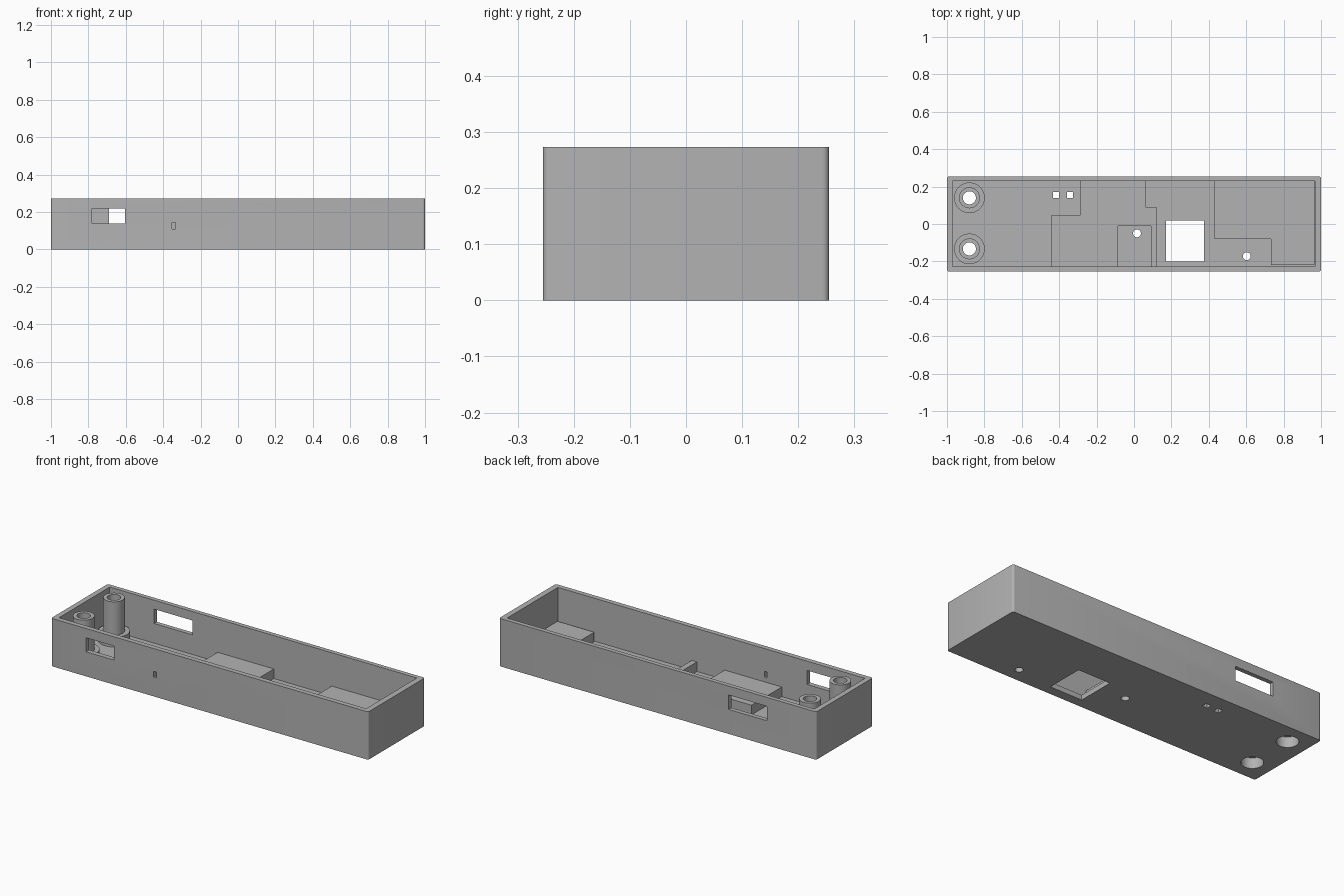
import bpy, bmesh, math

if "Cube" in bpy.data.objects:
    bpy.data.objects.remove(bpy.data.objects["Cube"])

grey = bpy.data.materials.new("plain grey")
grey.use_nodes = True
grey.diffuse_color = (0.45, 0.45, 0.45, 1)
grey.node_tree.nodes["Principled BSDF"].inputs["Base Color"].default_value = grey.diffuse_color

FLOOR, PAD, TOP = 0.028, 0.083, 0.273


def finish(name, bm):
    bmesh.ops.recalc_face_normals(bm, faces=bm.faces)
    mesh = bpy.data.meshes.new(name)
    bm.to_mesh(mesh)
    bm.free()
    mesh.materials.append(grey)
    obj = bpy.data.objects.new(name, mesh)
    bpy.context.collection.objects.link(obj)
    return obj


def prism(name, points, z0, z1, corner=0):
    """Extrude a plan outline from z0 to z1, optionally rounding its upright edges."""
    bm = bmesh.new()
    face = bm.faces.new([bm.verts.new((x, y, z0)) for x, y in points])
    top = bmesh.ops.extrude_face_region(bm, geom=[face])["geom"]
    bmesh.ops.translate(bm, vec=(0, 0, z1 - z0),
                        verts=[v for v in top if isinstance(v, bmesh.types.BMVert)])
    if corner:
        upright = [e for e in bm.edges if abs(e.verts[0].co.z - e.verts[1].co.z) > 0.01]
        bmesh.ops.bevel(bm, geom=upright, offset=corner, segments=4,
                        profile=0.5, affect="EDGES")
    return finish(name, bm)


def rect(x0, x1, y0, y1):
    return [(x0, y0), (x1, y0), (x1, y1), (x0, y1)]


def circle(x, y, r, n=32):
    return [(x + r * math.cos(math.tau * i / n), y + r * math.sin(math.tau * i / n))
            for i in range(n)]


def lathe(name, profile, x, y, n=32):
    """Spin a closed radius/height outline into a hollow turned part."""
    bm = bmesh.new()
    rings = [[bm.verts.new((px, py, z)) for px, py in circle(x, y, r, n)] for r, z in profile]
    for a, b in zip(rings, rings[1:] + rings[:1]):
        for i in range(n):
            j = (i + 1) % n
            bm.faces.new((a[i], a[j], b[j], b[i]))
    return finish(name, bm)


def smooth(obj):
    bpy.ops.object.select_all(action="DESELECT")
    obj.select_set(True)
    bpy.context.view_layer.objects.active = obj
    bpy.ops.object.shade_smooth_by_angle(angle=math.radians(30))


def cut(obj, cutter):
    cutter.hide_render = True
    mod = obj.modifiers.new("cut", "BOOLEAN")
    mod.operation, mod.solver, mod.object = "DIFFERENCE", "EXACT", cutter
    bpy.context.view_layer.objects.active = obj
    bpy.ops.object.modifier_apply(modifier=mod.name)
    bpy.data.objects.remove(cutter)


# Open tray
case = prism("case", rect(-1, 1, -0.255, 0.255), 0, TOP, corner=0.012)
cut(case, prism("cavity", rect(-0.97, 0.967, -0.227, 0.23), FLOOR, 0.4))

# Wall openings: front port, front pinhole, back port
for x0, x1, y0, y1, z0, z1 in [(-0.78, -0.605, -0.3, -0.2, 0.14, 0.22),
                               (-0.353, -0.335, -0.3, -0.2, 0.11, 0.143),
                               (-0.69, -0.447, 0.2, 0.3, 0.14, 0.222)]:
    cut(case, prism("wall_opening", rect(x0, x1, y0, y1), z0, z1))

# Floor openings: display window, two square slots, two round holes, post seats
post_spots = [(-0.88, 0.14), (-0.88, -0.133)]
floor_openings = [rect(0.172, 0.375, -0.2, 0.018)]
floor_openings += [rect(x - 0.016, x + 0.016, 0.138, 0.17) for x in (-0.417, -0.342)]
floor_openings += [circle(x, y, 0.021) for x, y in ((0.016, -0.05), (0.603, -0.172))]
floor_openings += [circle(x, y, 0.07) for x, y in post_spots]
for outline in floor_openings:
    cut(case, prism("floor_opening", outline, -0.1, 0.1))
smooth(case)

# Raised supports
prism("middle_support", [(-0.445, -0.227), (-0.085, -0.227), (-0.085, -0.01), (0.09, -0.01),
                         (0.09, -0.227), (0.122, -0.227), (0.122, 0.087), (0.065, 0.087),
                         (0.065, 0.23), (-0.29, 0.23), (-0.29, 0.045), (-0.445, 0.045)],
      FLOOR, PAD)
prism("end_support", [(0.43, -0.08), (0.733, -0.08), (0.733, -0.22), (0.964, -0.22),
                      (0.964, 0.23), (0.43, 0.23)], FLOOR, PAD)

# Hollow screw posts with flanged, counterbored bases
post_profile = [(0.057, 0), (0.07, 0), (0.07, FLOOR), (0.082, FLOOR), (0.082, PAD),
                (0.056, PAD), (0.056, TOP), (0.035, TOP), (0.035, 0.06), (0.057, 0.06)]
for side, (x, y) in zip(("back", "front"), post_spots):
    smooth(lathe(side + "_screw_post", post_profile, x, y))
